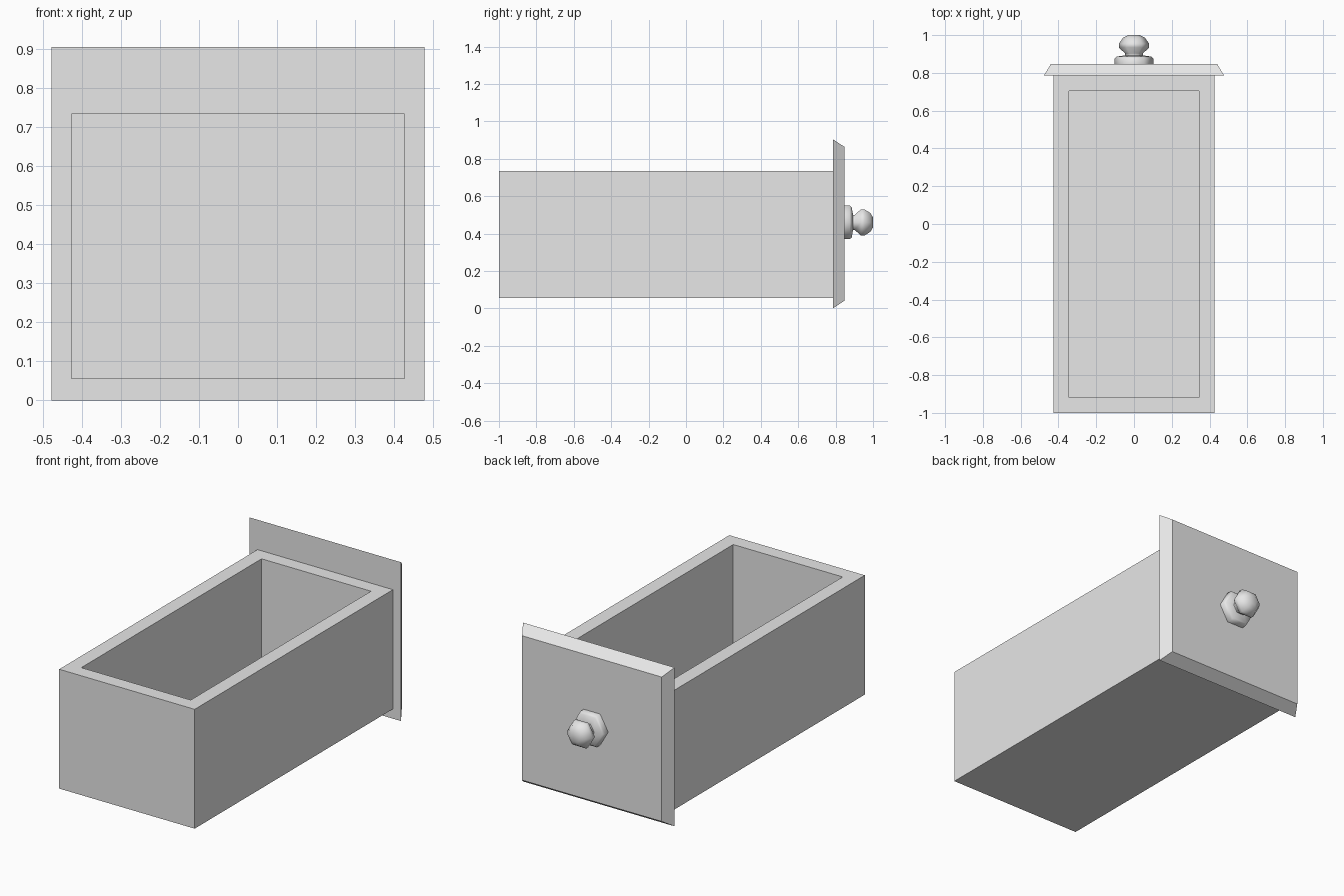
import bpy, bmesh, math
from mathutils import Vector

cube = bpy.data.objects.get("Cube")
if cube:
    bpy.data.objects.remove(cube)

grey = bpy.data.materials.new("light_grey")
grey.use_nodes = True
grey.diffuse_color = (0.8, 0.8, 0.8, 1)
grey.node_tree.nodes["Principled BSDF"].inputs["Base Color"].default_value = (0.8, 0.8, 0.8, 1)


def finish(name, bm, smooth_angle=None):
    bmesh.ops.recalc_face_normals(bm, faces=bm.faces)
    mesh = bpy.data.meshes.new(name)
    bm.to_mesh(mesh)
    bm.free()
    mesh.materials.append(grey)
    obj = bpy.data.objects.new(name, mesh)
    bpy.context.collection.objects.link(obj)
    if smooth_angle:
        mesh.shade_smooth()
        mesh.set_sharp_from_angle(angle=math.radians(smooth_angle))
    return obj


def block(lo, hi):
    """Box mesh spanning two opposite corners."""
    bm = bmesh.new()
    bmesh.ops.create_cube(bm, size=1)
    lo, hi = Vector(lo), Vector(hi)
    for v in bm.verts:
        v.co = (lo + hi) / 2 + v.co * (hi - lo)
    return bm


# Open drawer box: inset the top face, then sink it to the floor
WALL = 0.082
bm = block((-0.427, -1, 0.055), (0.427, 0.787, 0.735))
top = max(bm.faces, key=lambda f: f.calc_center_median().z)
bmesh.ops.inset_region(bm, faces=[top], thickness=WALL, use_even_offset=True)
result = bmesh.ops.extrude_face_region(bm, geom=[top])
floor_verts = [g for g in result["geom"] if isinstance(g, bmesh.types.BMVert)]
for v in floor_verts:
    v.co.z = 0.055 + WALL
if top.is_valid:
    bmesh.ops.delete(bm, geom=[top], context="FACES_ONLY")
finish("drawer_box", bm)

# Face panel with edges tapering in towards the knob side
bm = block((-0.478, 0.785, 0), (0.478, 0.847, 0.905))
MID_Z = 0.4525
for v in bm.verts:
    if v.co.y > 0.8:
        v.co.x -= math.copysign(0.038, v.co.x)
        v.co.z -= math.copysign(0.041, v.co.z - MID_Z)
finish("face_panel", bm)

# Six-sided turned knob: (radius, y) profile around the y axis
SIDES, KNOB_Z = 6, 0.46
profile = [(0.103, 0.845), (0.103, 0.876), (0.093, 0.886), (0.047, 0.893),
           (0.047, 0.902), (0.08, 0.935), (0.08, 0.955), (0.058, 0.986),
           (0.03, 1.0)]
bm = bmesh.new()
rings = []
for r, y in profile:
    angles = [math.tau * i / SIDES for i in range(SIDES)]
    rings.append([bm.verts.new((r * math.cos(a), y, KNOB_Z + r * math.sin(a)))
                  for a in angles])
for a, b in zip(rings, rings[1:]):
    for i in range(SIDES):
        j = (i + 1) % SIDES
        bm.faces.new((a[i], a[j], b[j], b[i]))
bm.faces.new(rings[0])
bm.faces.new(rings[-1])
finish("knob", bm, 62)
